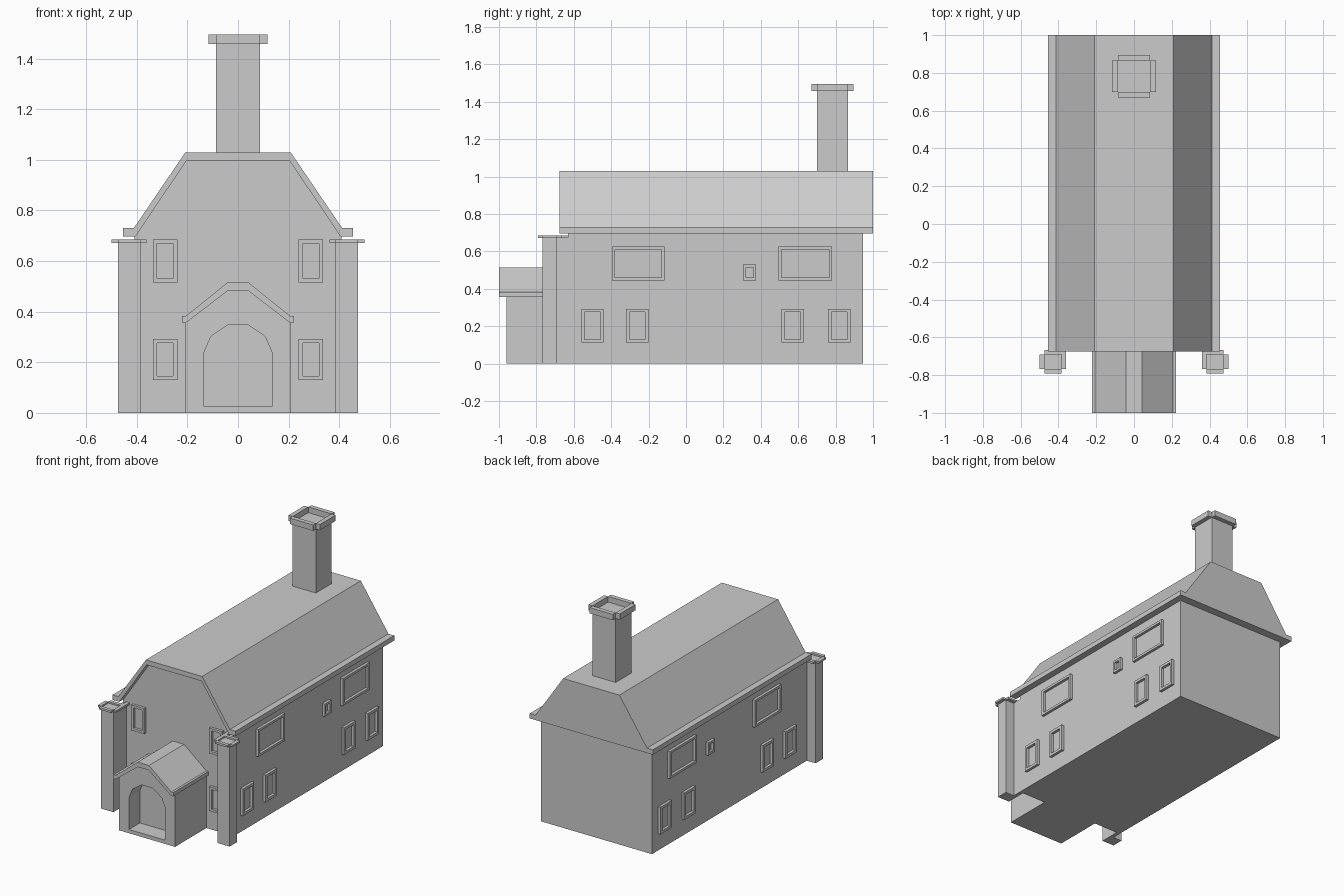
import bpy, bmesh
from mathutils import Vector

if "Cube" in bpy.data.objects:
    bpy.data.objects.remove(bpy.data.objects["Cube"])


def finish(name, bm):
    bmesh.ops.recalc_face_normals(bm, faces=bm.faces)
    me = bpy.data.meshes.new(name)
    bm.to_mesh(me)
    bm.free()
    ob = bpy.data.objects.new(name, me)
    bpy.context.collection.objects.link(ob)
    return ob


def add_box(bm, lo, hi):
    vs = bmesh.ops.create_cube(bm, size=1)["verts"]
    for v in vs:
        v.co = Vector([(lo[i] + hi[i]) / 2 + v.co[i] * (hi[i] - lo[i]) for i in range(3)])


def boxes(name, items):
    bm = bmesh.new()
    for lo, hi in items:
        add_box(bm, lo, hi)
    return finish(name, bm)


def mirrored(half):
    """Close a right-half (x, z) profile with its reflection."""
    return half + [(-x, z) for x, z in reversed(half)]


def prism(name, profile, y0, y1):
    """Extrude an (x, z) outline along y."""
    bm = bmesh.new()
    f = bm.faces.new([bm.verts.new((x, y0, z)) for x, z in profile])
    ext = bmesh.ops.extrude_face_region(bm, geom=[f])["geom"]
    bmesh.ops.translate(bm, vec=(0, y1 - y0, 0),
                        verts=[g for g in ext if isinstance(g, bmesh.types.BMVert)])
    return finish(name, bm)


def mirror_x(ob):
    m = ob.modifiers.new("mirror", "MIRROR")
    m.use_mirror_merge = False
    origin_ok = ob.location.length == 0
    return ob if origin_ok else None


# window frame as four bars; (u, z) rectangle on a wall, mapped to 3D by axis
def window(name, axis, wall, out, u0, u1, z0, z1, t):
    a, b = sorted((wall, wall + out))
    bars = [(u0, u1, z0, z0 + t), (u0, u1, z1 - t, z1),
            (u0, u0 + t, z0 + t, z1 - t), (u1 - t, u1, z0 + t, z1 - t)]
    if axis == "x":
        items = [((a, p, r), (b, q, s)) for p, q, r, s in bars]
    else:
        items = [((p, a, r), (q, b, s)) for p, q, r, s in bars]
    mirror_x(boxes(name, items))


# house walls with gables
prism("house_body", mirrored([(0.41, 0), (0.41, 0.7), (0.205, 1.0)]), -0.63, 0.945)

# roof shell, open at the front and closed by an end plate at the back
outer = [(0.455, 0.697), (0.455, 0.73), (0.412, 0.73), (0.208, 1.03)]
inner = [(0.203, 0.998), (0.405, 0.697)]
prism("main_roof", mirrored(outer) + [(-x, z) for x, z in reversed(inner)] + inner,
      -0.675, 0.945)
prism("roof_back_plate", mirrored(outer), 0.945, 1.0)


# porch with arched recess
porch = prism("porch", mirrored([(0.207, 0), (0.207, 0.357), (0.04, 0.485)]), -0.96, -0.62)
cutter = prism("arch_cutter", mirrored([(0.134, 0.025), (0.134, 0.24), (0.107, 0.302),
                                        (0.04, 0.348)]), -1.05, -0.845)
mod = porch.modifiers.new("arch", "BOOLEAN")
mod.operation, mod.object, mod.solver = "DIFFERENCE", cutter, "EXACT"
bpy.context.view_layer.objects.active = porch
bpy.ops.object.modifier_apply(modifier=mod.name)
bpy.data.objects.remove(cutter)

p_out = [(0.222, 0.357), (0.222, 0.382), (0.207, 0.382), (0.042, 0.515)]
p_in = [(0.04, 0.483), (0.207, 0.355)]
prism("porch_roof", mirrored(p_out) + [(-x, z) for x, z in reversed(p_in)] + p_in,
      -1.0, -0.625)


# four bars around a rectangular shaft, corners left open
def cap(x0, x1, y0, y1, z0, z1, t, inner_back=None):
    return [((x0 - t, y0, z0), (x0, inner_back or y1, z1)),
            ((x1, y0, z0), (x1 + t, y1, z1)),
            ((x0, y0 - t, z0), (x1, y0, z1)),
            ((x0, y1, z0), (x1, y1 + t, z1))]


# chimney
boxes("chimney", [((-0.086, 0.70, 1.0), (0.086, 0.865, 1.458))])
boxes("chimney_cap", cap(-0.086, 0.086, 0.70, 0.865, 1.457, 1.496, 0.03))

# corner pillars, tied back to the front wall
mirror_x(boxes("corner_pillar", [((0.385, -0.767, 0), (0.475, -0.69, 0.675)),
                                 ((0.385, -0.69, 0), (0.41, -0.63, 0.675))]))
mirror_x(boxes("pillar_cap", cap(0.385, 0.475, -0.767, -0.69, 0.672, 0.685, 0.024, -0.63)))

# front windows
for z0, z1 in ((0.13, 0.293), (0.515, 0.685)):
    window("front_window", "y", -0.63, -0.018, 0.24, 0.336, z0, z1, 0.016)

# side windows: wide upper pair, tiny one, four lower
for y0, y1 in ((-0.395, -0.115), (0.495, 0.78)):
    window("upper_window", "x", 0.41, 0.018, y0, y1, 0.445, 0.627, 0.016)
window("small_window", "x", 0.41, 0.018, 0.305, 0.375, 0.445, 0.53, 0.015)
for y0 in (-0.56, -0.32, 0.51, 0.76):
    window("lower_window", "x", 0.41, 0.018, y0, y0 + 0.12, 0.112, 0.293, 0.018)
